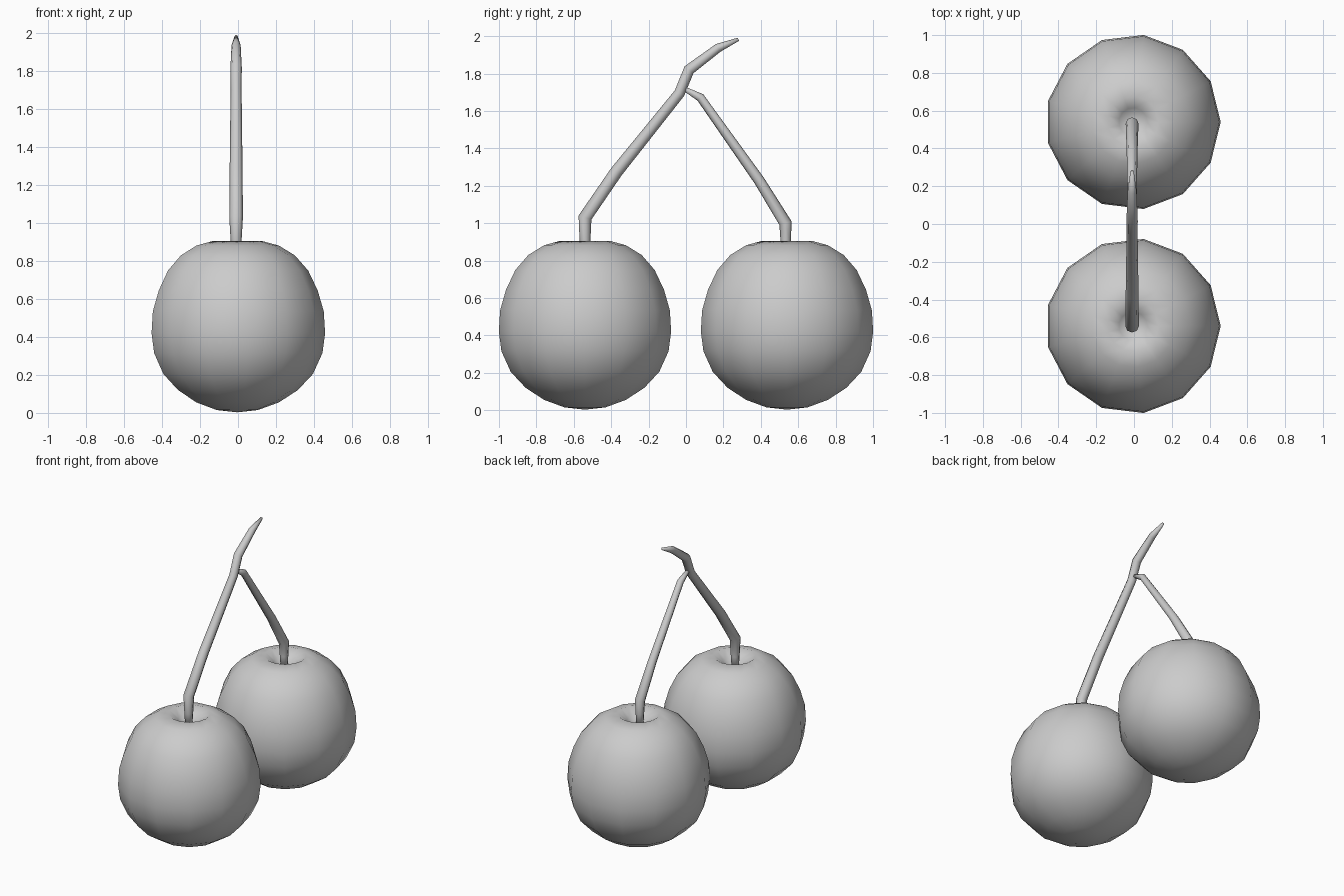
import bpy, bmesh
from math import sin, cos, pi
from mathutils import Vector

if "Cube" in bpy.data.objects:
    bpy.data.objects.remove(bpy.data.objects["Cube"])


def finish(name, bm):
    bmesh.ops.recalc_face_normals(bm, faces=bm.faces[:])
    me = bpy.data.meshes.new(name)
    bm.to_mesh(me)
    bm.free()
    for p in me.polygons:
        p.use_smooth = True
    ob = bpy.data.objects.new(name, me)
    bpy.context.collection.objects.link(ob)
    return ob


def skin(bm, rings):
    for a, b in zip(rings, rings[1:]):
        n = len(a)
        for i in range(n):
            j = (i + 1) % n
            bm.faces.new((a[i], a[j], b[j], b[i]))


# Cherry: 13-sided lathe with a dimple at the top
PROFILE = [(0.11, 0.015), (0.22, 0.055), (0.32, 0.12), (0.40, 0.205),
           (0.45, 0.315), (0.464, 0.42), (0.457, 0.535), (0.425, 0.645),
           (0.375, 0.75), (0.305, 0.83), (0.22, 0.882), (0.135, 0.905),
           (0.075, 0.865)]


def cherry(name, y, sides=13):
    bm = bmesh.new()
    rings = [[bm.verts.new((r * cos(2 * pi * i / sides) - 0.005,
                            y + r * sin(2 * pi * i / sides), z))
              for i in range(sides)] for r, z in PROFILE]
    skin(bm, rings)
    for ring, z in ((rings[0], 0.003), (rings[-1], 0.81)):
        pole = bm.verts.new((-0.005, y, z))
        for i in range(sides):
            bm.faces.new((ring[i], ring[(i + 1) % sides], pole))
    return finish(name, bm)


# Stem: tapered tube along a path of (y, z, radius) in the x = -0.01 plane
def stem(name, path, sides=8):
    bm = bmesh.new()
    pts = [Vector((-0.01, y, z)) for y, z, r in path]
    side = Vector((1, 0, 0))
    rings = []
    for k, p in enumerate(pts):
        before = (p - pts[k - 1]).normalized() if k else Vector()
        after = (pts[k + 1] - p).normalized() if k < len(pts) - 1 else Vector()
        across = side.cross((before + after).normalized())
        r = path[k][2]
        rings.append([bm.verts.new(p + side * r * cos(2 * pi * i / sides)
                                   + across * r * sin(2 * pi * i / sides))
                      for i in range(sides)])
    skin(bm, rings)
    bm.faces.new(rings[0])
    bm.faces.new(rings[-1])
    return finish(name, bm)


cherry("front_cherry", -0.54)
cherry("back_cherry", 0.54)

stem("main_stem", [(-0.54, 0.81, 0.023), (-0.54, 0.91, 0.029),
                   (-0.54, 1.03, 0.036), (-0.372, 1.275, 0.034),
                   (-0.035, 1.695, 0.029), (0.016, 1.82, 0.030),
                   (0.172, 1.937, 0.024), (0.28, 1.983, 0.009)])
stem("side_stem", [(0.535, 0.81, 0.023), (0.533, 0.91, 0.028),
                   (0.532, 1.0, 0.034), (0.39, 1.23, 0.029),
                   (0.077, 1.672, 0.023), (-0.015, 1.722, 0.011)])
